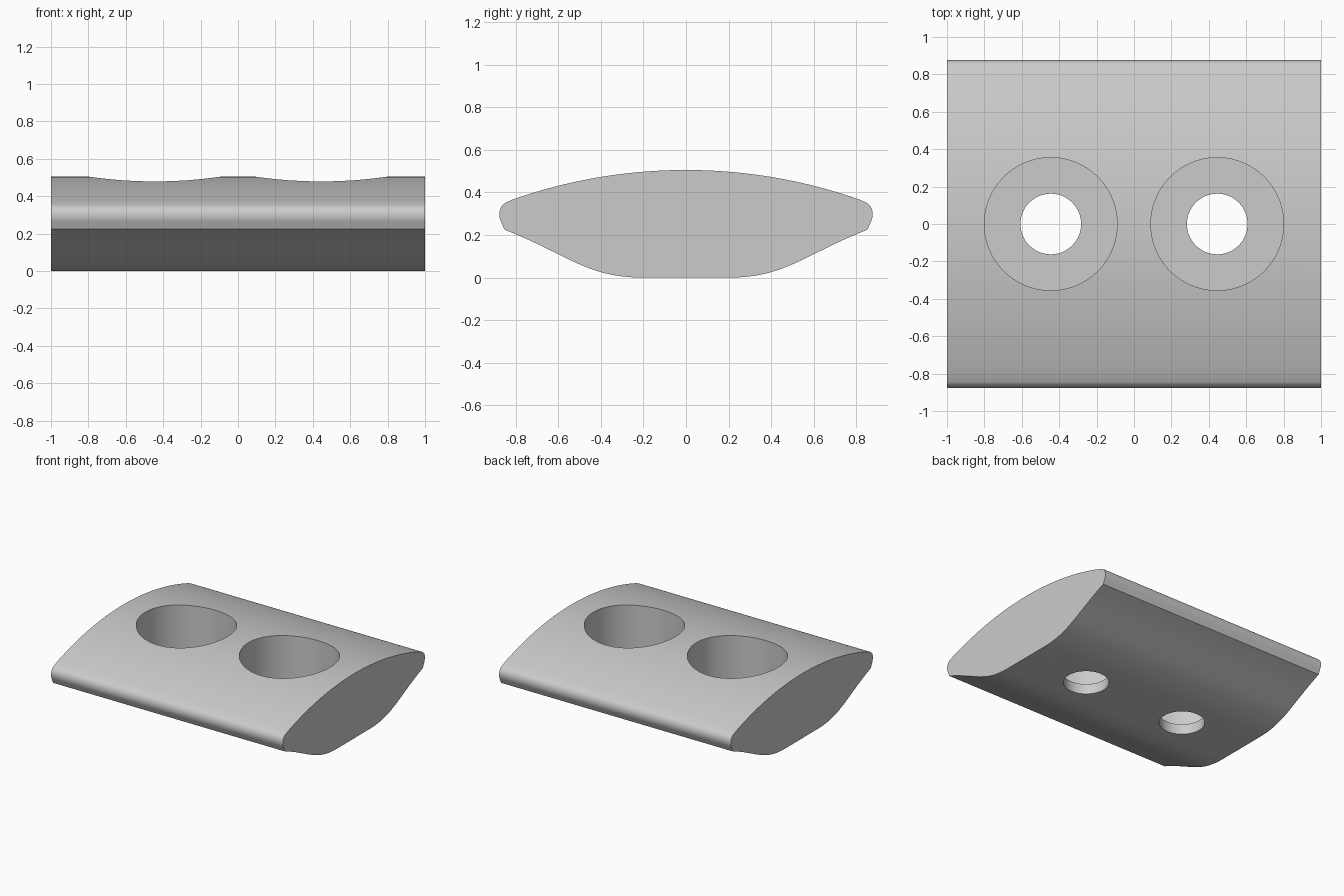
import bpy, bmesh, math
from mathutils import Vector
from mathutils.geometry import interpolate_bezier

if "Cube" in bpy.data.objects:
    bpy.data.objects.remove(bpy.data.objects["Cube"])

# Material
grey = bpy.data.materials.new("plain grey")
grey.use_nodes = True
colour = (0.6, 0.6, 0.6, 1)
grey.diffuse_color = colour
grey.node_tree.nodes["Principled BSDF"].inputs["Base Color"].default_value = colour


def curve(points, steps):
    return interpolate_bezier(*[Vector(p) for p in points], steps)


# Half cross-section (y, z): belly, blunt lip, rounded shoulder, crown
half = curve([(0.22, 0), (0.47, 0.005), (0.56, 0.11), (0.852, 0.225)], 20)
half += curve([(0.868, 0.262), (0.885, 0.297), (0.876, 0.338), (0.843, 0.354)], 14)
radius, rise = 2.46, 0.505
sweep = math.asin(0.843 / radius)
for i in range(1, 25):
    a = sweep * (1 - i / 24)
    half.append(Vector((radius * math.sin(a), rise - radius * (1 - math.cos(a)))))
outline = half + [Vector((-p.x, p.y)) for p in reversed(half[:-1])]

# Extruded block
bm = bmesh.new()
end = bm.faces.new([bm.verts.new((-1, p.x, p.y)) for p in outline])
result = bmesh.ops.extrude_face_region(bm, geom=[end])
moved = [g for g in result["geom"] if isinstance(g, bmesh.types.BMVert)]
bmesh.ops.translate(bm, vec=(2, 0, 0), verts=moved)
bmesh.ops.recalc_face_normals(bm, faces=bm.faces)
mesh = bpy.data.meshes.new("block")
bm.to_mesh(mesh)
bm.free()
mesh.materials.append(grey)
block = bpy.data.objects.new("block", mesh)
bpy.context.collection.objects.link(block)


def drill(x, r, bottom, top):
    bpy.ops.mesh.primitive_cylinder_add(vertices=96, radius=r, depth=top - bottom,
                                        location=(x, 0, (top + bottom) / 2))
    cutter = bpy.context.object
    cutter.data.materials.append(grey)
    bpy.context.view_layer.objects.active = block
    mod = block.modifiers.new("drill", "BOOLEAN")
    mod.operation, mod.solver, mod.object = "DIFFERENCE", "EXACT", cutter
    bpy.ops.object.modifier_apply(modifier=mod.name)
    bpy.data.objects.remove(cutter)


# Two counterbored holes
for x in (-0.445, 0.445):
    drill(x, 0.355, 0.08, 0.8)
    drill(x, 0.162, -0.2, 0.3)

bpy.ops.object.select_all(action="DESELECT")
block.select_set(True)
bpy.context.view_layer.objects.active = block
bpy.ops.object.shade_smooth_by_angle(angle=math.radians(30))
